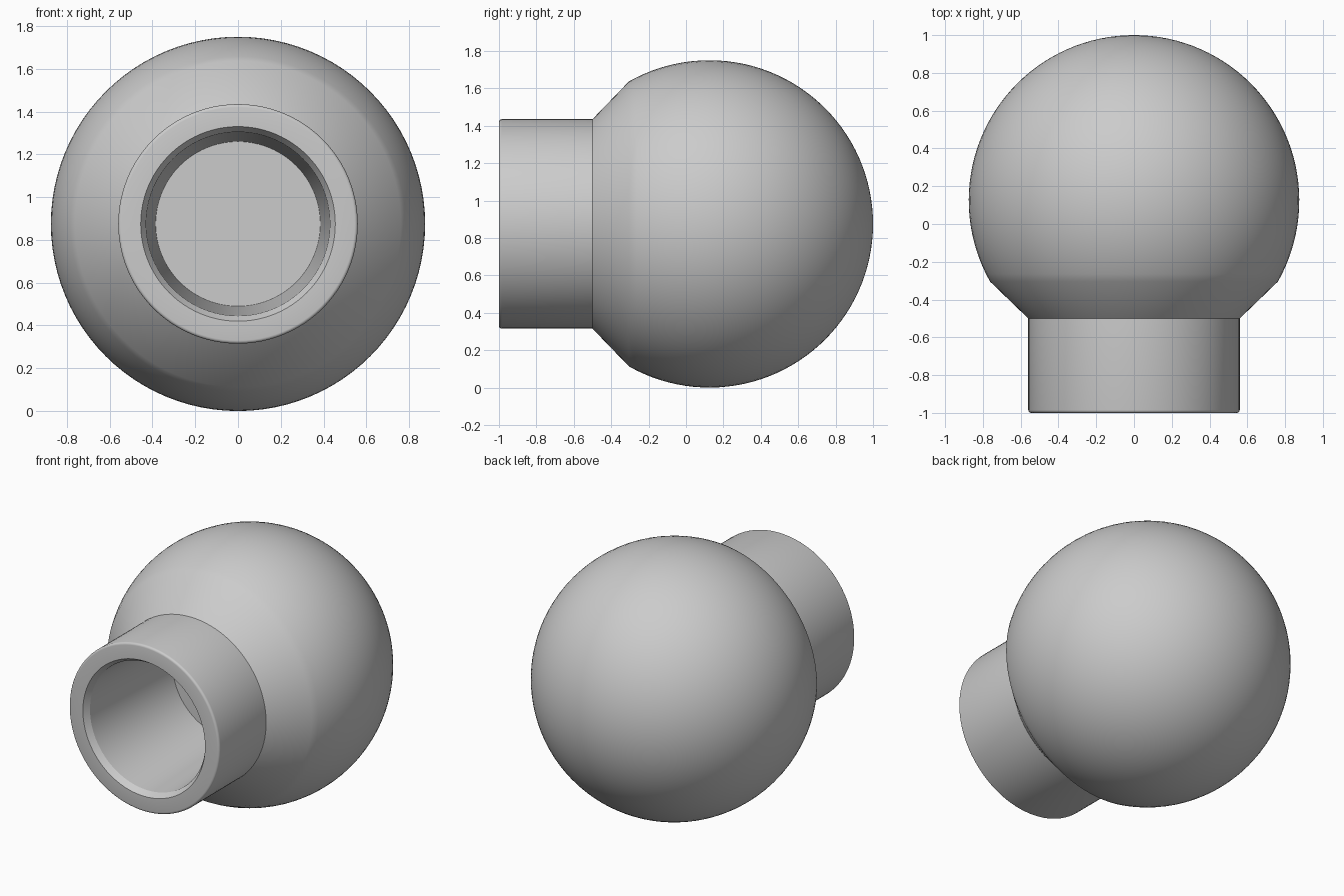
import bpy, bmesh
from math import cos, sin, pi, acos
from mathutils import Vector

cube = bpy.data.objects.get("Cube")
if cube:
    bpy.data.objects.remove(cube)

SEGMENTS = 96
RADIUS = 0.875                 # ball radius, also the axis height
BALL_Y = 0.125
SHOULDER_Y = -0.305            # where the cone meets the ball

grey = bpy.data.materials.new("plain grey")
grey.use_nodes = True
colour = (0.6, 0.6, 0.6, 1.0)
grey.diffuse_color = colour
grey.node_tree.nodes["Principled BSDF"].inputs["Base Color"].default_value = colour


def lathe(name, profile):
    """Turn (radius, y) points around the front-to-back axis."""
    bm = bmesh.new()
    verts = [bm.verts.new((r, y, 0)) for r, y in profile]
    edges = [bm.edges.new(pair) for pair in zip(verts, verts[1:])]
    bmesh.ops.spin(bm, geom=verts + edges, cent=(0, 0, 0), axis=(0, 1, 0),
                   angle=2 * pi, steps=SEGMENTS, use_duplicate=False)
    bmesh.ops.remove_doubles(bm, verts=bm.verts, dist=0.0001)
    bmesh.ops.recalc_face_normals(bm, faces=bm.faces)
    mesh = bpy.data.meshes.new(name)
    bm.to_mesh(mesh)
    bm.free()
    mesh.materials.append(grey)
    obj = bpy.data.objects.new(name, mesh)
    obj.location = Vector((0, 0, RADIUS))
    bpy.context.collection.objects.link(obj)
    return obj


# Tapered blind bore with a chamfered mouth
bore = [(0, -0.145), (0.385, -0.145), (0.43, -0.96), (0.455, -1.0)]

# Rounded front lip, straight neck and conical shoulder
lip = [(0.545 + 0.015 * sin(a), -0.985 - 0.015 * cos(a))
       for a in (i * pi / 8 for i in range(5))]
neck = lip + [(0.56, -0.5)]

# Ball from the shoulder to the back pole
start = acos((SHOULDER_Y - BALL_Y) / RADIUS)
STEPS = 40
ball = [(RADIUS * sin(t), BALL_Y + RADIUS * cos(t))
        for t in (start * (1 - i / STEPS) for i in range(STEPS))]
ball.append((0, BALL_Y + RADIUS))

knob = lathe("ball_knob", bore + neck + ball)
bpy.context.view_layer.objects.active = knob
knob.select_set(True)
bpy.ops.object.shade_smooth_by_angle(angle=pi / 7)
